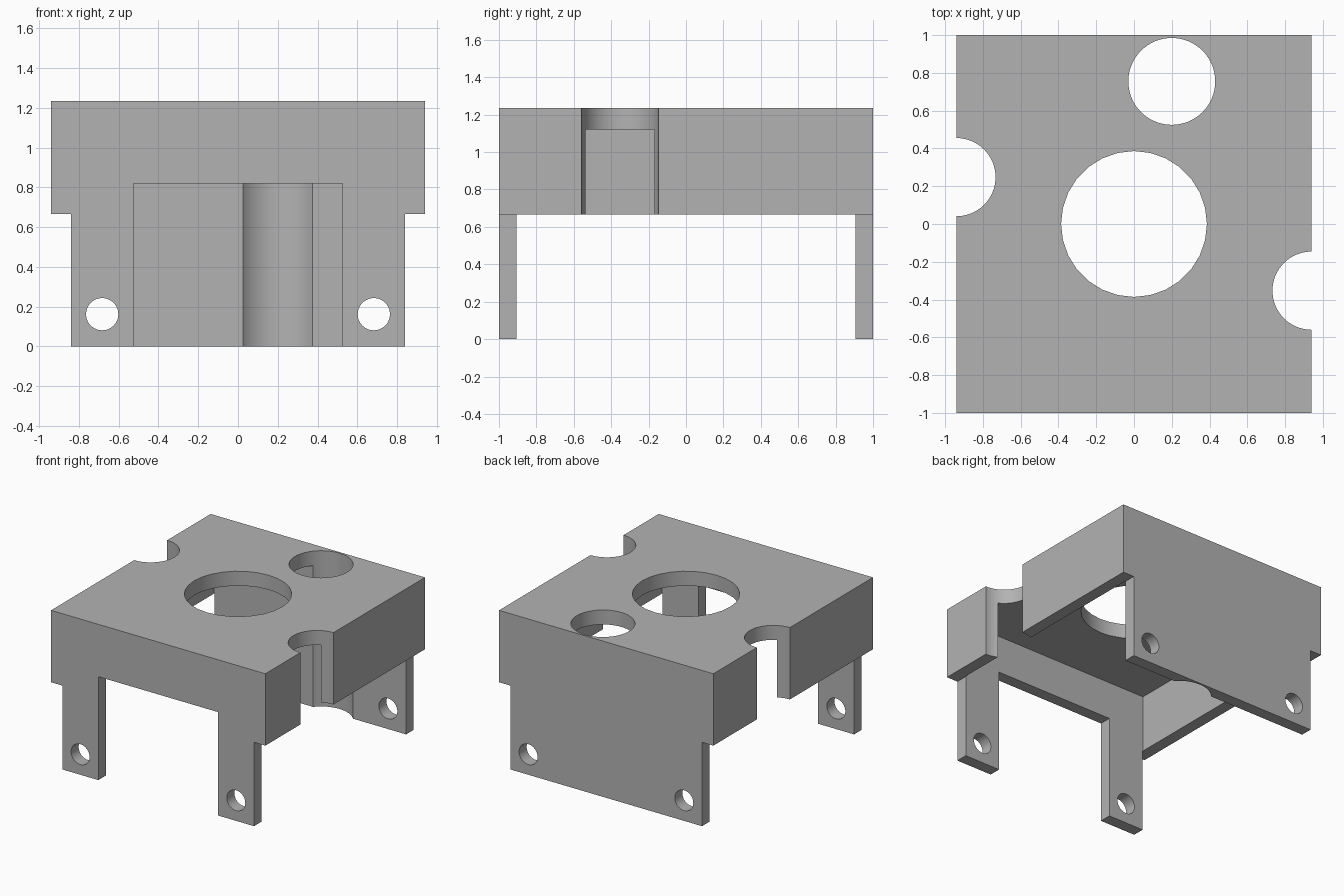
import bpy
import math

old = bpy.data.objects.get("Cube")
if old:
    bpy.data.objects.remove(old, do_unlink=True)

grey = bpy.data.materials.new("plain grey")
grey.use_nodes = True
colour = (0.45, 0.45, 0.45, 1)
grey.diffuse_color = colour
grey.node_tree.nodes["Principled BSDF"].inputs["Base Color"].default_value = colour

WIDTH, HEIGHT = 0.94, 1.235   # half width, full height
SKIRT = 0.665                 # bottom of the side walls
WALL = 0.095
CEILING = 1.12


def box(name, x, y, z):
    """Box from (min, max) pairs."""
    spans = (x, y, z)
    bpy.ops.mesh.primitive_cube_add(size=1, location=[sum(s) / 2 for s in spans])
    ob = bpy.context.object
    ob.name = name
    ob.scale = [s[1] - s[0] for s in spans]
    bpy.ops.object.transform_apply(location=True, rotation=True, scale=True)
    ob.data.materials.append(grey)
    return ob


def cylinder(name, location, radius, depth, sides=64, rotation=(0, 0, 0)):
    bpy.ops.mesh.primitive_cylinder_add(vertices=sides, radius=radius, depth=depth,
                                        location=location, rotation=rotation)
    ob = bpy.context.object
    ob.name = name
    bpy.ops.object.transform_apply(location=True, rotation=True, scale=True)
    ob.data.materials.append(grey)
    return ob


def cut(body, cutter):
    mod = body.modifiers.new("cut", 'BOOLEAN')
    mod.operation = 'DIFFERENCE'
    mod.solver = 'EXACT'
    mod.object = cutter
    bpy.context.view_layer.objects.active = body
    bpy.ops.object.modifier_apply(modifier=mod.name)
    bpy.data.objects.remove(cutter, do_unlink=True)


# Hollow cover, open underneath
cover = box("bracket_cover", (-WIDTH, WIDTH), (-1, 1), (0, HEIGHT))
inner = WIDTH - WALL
cut(cover, box("cavity_cutter", (-inner, inner), (WALL - 1, 1 - WALL), (-0.5, CEILING)))

# Shorten the side walls, leaving the end plates as legs
for side in (-1, 1):
    span = sorted((side * 0.841, side * 1.2))
    cut(cover, box("side_cutter", span, (-1.2, 1.2), (-0.5, SKIRT)))

# Opening between the front legs
cut(cover, box("front_cutter", (-0.525, 0.525), (-1.2, -0.8), (-0.5, 0.82)))

# Large central hole, and rear hole that grooves the back plate
cut(cover, cylinder("centre_cutter", (0, 0, HEIGHT), 0.386, 0.6, 28))
cut(cover, cylinder("rear_cutter", (0.2, 0.755, 0.6), 0.23, 2))

# Half-round notches in the side walls
cut(cover, cylinder("right_notch_cutter", (-WIDTH, 0.248, 0.8), 0.207, 2))
cut(cover, cylinder("left_notch_cutter", (WIDTH, -0.353, 0.8), 0.207, 2))

# Screw holes through both end plates
for side in (-1, 1):
    cut(cover, cylinder("screw_cutter", (side * 0.683, 0, 0.162), 0.081, 3, 48,
                        (math.pi / 2, 0, 0)))

bpy.ops.object.select_all(action='DESELECT')
cover.select_set(True)
bpy.context.view_layer.objects.active = cover
bpy.ops.object.shade_smooth_by_angle(angle=math.radians(30))
